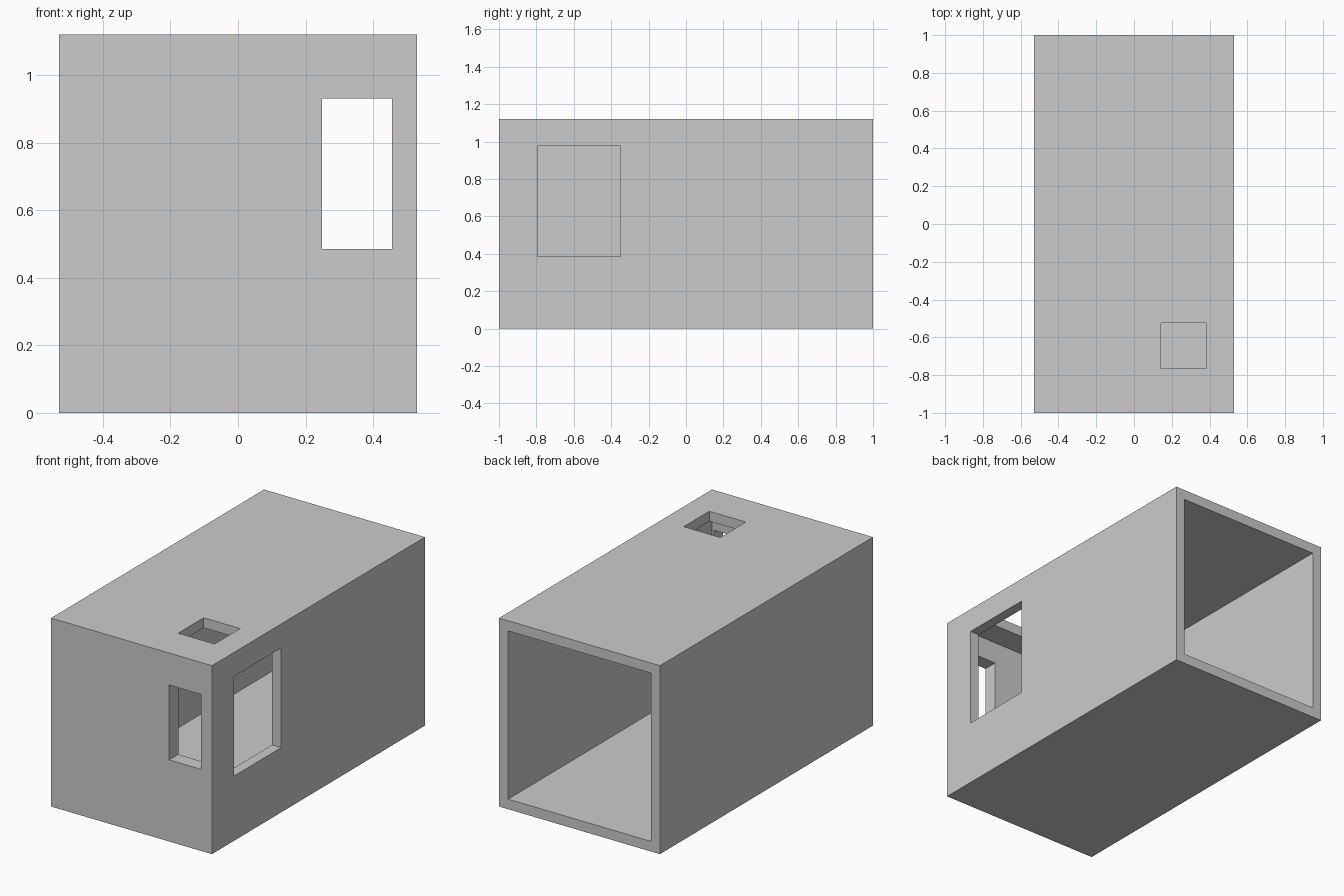
import bpy

if "Cube" in bpy.data.objects:
    bpy.data.objects.remove(bpy.data.objects["Cube"], do_unlink=True)

HALF_WIDTH, HEIGHT = 0.529, 1.12
WALL, FRONT_WALL = 0.06, 0.085
OVER = 0.05  # how far cutters reach past a surface

grey = bpy.data.materials.new("light_grey")
grey.use_nodes = True
colour = (0.6, 0.6, 0.6, 1)
grey.diffuse_color = colour
grey.node_tree.nodes["Principled BSDF"].inputs["Base Color"].default_value = colour


def box(name, low, high):
    """Box spanning two opposite corners."""
    centre = [(a + b) / 2 for a, b in zip(low, high)]
    bpy.ops.mesh.primitive_cube_add(size=1, location=centre)
    obj = bpy.context.object
    obj.name = name
    obj.scale = [b - a for a, b in zip(low, high)]
    bpy.ops.object.transform_apply(location=True, rotation=False, scale=True)
    obj.data.materials.append(grey)
    return obj


def cut(target, name, low, high):
    """Subtract a box from the target."""
    cutter = box(name, low, high)
    cutter.hide_render = True
    bpy.context.view_layer.objects.active = target
    mod = target.modifiers.new(name, "BOOLEAN")
    mod.operation = "DIFFERENCE"
    mod.solver = "EXACT"
    mod.object = cutter
    bpy.ops.object.modifier_apply(modifier=mod.name)
    bpy.data.objects.remove(cutter, do_unlink=True)


# Outer block
shell = box("room_shell", (-HALF_WIDTH, -1, 0), (HALF_WIDTH, 1, HEIGHT))

# Hollow interior, open at the back
inner = HALF_WIDTH - WALL
cut(shell, "interior", (-inner, -1 + FRONT_WALL, WALL), (inner, 1 + OVER, HEIGHT - WALL))

# Window in the front wall
cut(shell, "front_window", (0.248, -1 - OVER, 0.485), (0.456, -1 + FRONT_WALL + OVER, 0.93))

# Window in the side wall
cut(shell, "side_window", (inner - OVER, -0.795, 0.385), (HALF_WIDTH + OVER, -0.35, 0.977))

# Square hatch in the roof
cut(shell, "roof_hatch", (0.142, -0.765, HEIGHT - WALL - OVER), (0.382, -0.525, HEIGHT + OVER))
